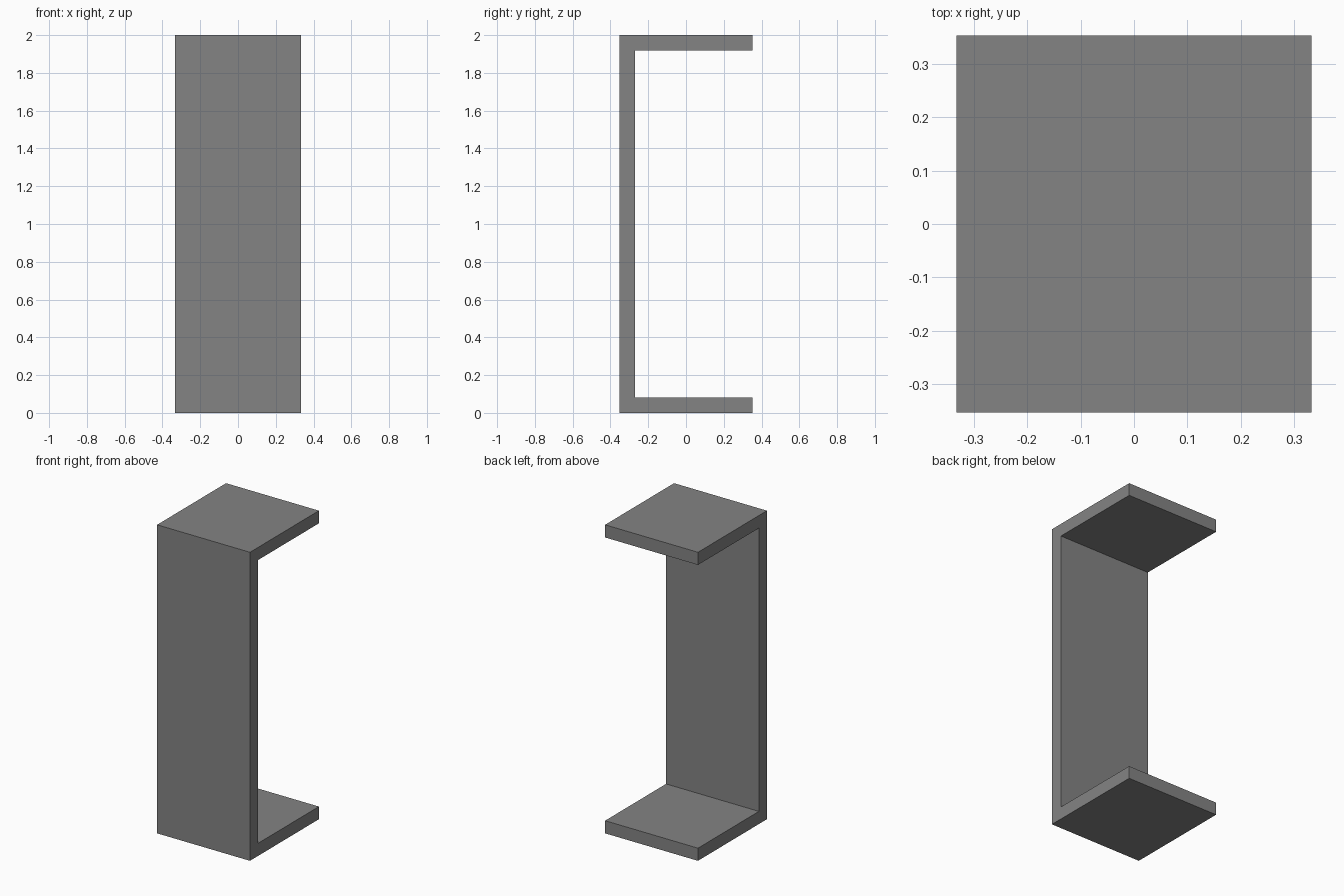
import bpy
import bmesh

if "Cube" in bpy.data.objects:
    bpy.data.objects.remove(bpy.data.objects["Cube"])

HALF_W, HALF_D, HEIGHT, T = 0.333, 0.353, 2.0, 0.082

# C-shaped side profile (y, z)
profile = [
    (-HALF_D, 0), (HALF_D, 0), (HALF_D, T), (-HALF_D + T, T),
    (-HALF_D + T, HEIGHT - T), (HALF_D, HEIGHT - T),
    (HALF_D, HEIGHT), (-HALF_D, HEIGHT),
]

# Channel bracket: profile extruded across the width
bm = bmesh.new()
face = bm.faces.new([bm.verts.new((-HALF_W, y, z)) for y, z in profile])
result = bmesh.ops.extrude_face_region(bm, geom=[face], use_keep_orig=True)
moved = [g for g in result["geom"] if isinstance(g, bmesh.types.BMVert)]
bmesh.ops.translate(bm, verts=moved, vec=(2 * HALF_W, 0, 0))
bmesh.ops.recalc_face_normals(bm, faces=bm.faces)

mesh = bpy.data.meshes.new("channel_bracket")
bm.to_mesh(mesh)
bm.free()
bpy.context.collection.objects.link(bpy.data.objects.new("channel_bracket", mesh))

# Dark grey finish
dark_grey = bpy.data.materials.new("dark_grey")
dark_grey.diffuse_color = (0.23, 0.23, 0.23, 1)
dark_grey.use_nodes = True
dark_grey.node_tree.nodes["Principled BSDF"].inputs["Base Color"].default_value = dark_grey.diffuse_color
mesh.materials.append(dark_grey)
